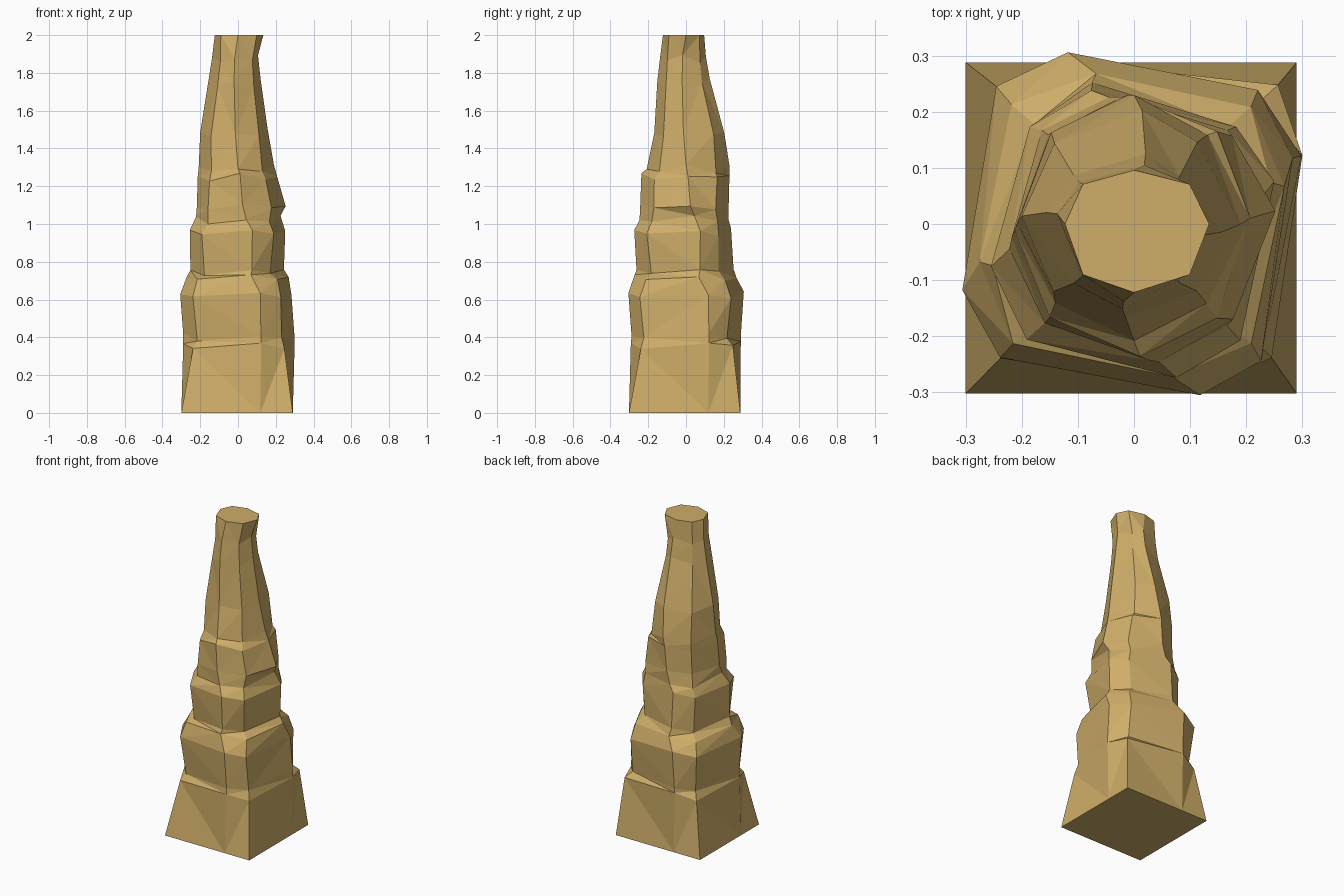
import bpy, bmesh, random
from mathutils import Vector

if "Cube" in bpy.data.objects:
    bpy.data.objects.remove(bpy.data.objects["Cube"])

random.seed(4)

# Cross-sections up the pillar: height, left, right, front, back extents,
# corner fullness, sideways shift of the mid-side ridge
rings = [
    (0.00, -.300, .290, -.302, .288, 1.00, .40),
    (0.36, -.290, .300, -.292, .290, 0.84, .42),
    (0.40, -.290, .298, -.288, .290, 0.76, .42),
    (0.62, -.306, .283, -.305, .306, 0.80, .40),
    (0.71, -.275, .268, -.272, .268, 0.78, .25),
    (0.75, -.252, .243, -.262, .252, 0.70, .30),
    (0.96, -.255, .250, -.274, .238, 0.74, .30),
    (1.02, -.222, .225, -.246, .226, 0.72, .20),
    (1.09, -.218, .252, -.242, .226, 0.71, .10),
    (1.25, -.213, .207, -.236, .230, 0.72, .05),
    (1.29, -.208, .190, -.208, .230, 0.69, .00),
    (1.48, -.200, .157, -.168, .203, 0.72, -.08),
    (1.75, -.155, .120, -.152, .125, 0.68, -.15),
    (1.87, -.137, .106, -.138, .105, 0.70, -.15),
    (2.00, -.123, .134, -.122, .096, 0.74, .00),
]


def outline(z, x0, x1, y0, y1, k, t):
    """Eight points anticlockwise: a corner, then a ridge, on each side."""
    half = min(x1 - x0, y1 - y0) / 2
    s = t * half
    pts = [(k * x0, k * y0), (s, y0), (k * x1, k * y0), (x1, s),
           (k * x1, k * y1), (-s, y1), (k * x0, k * y1), (x0, -s)]
    out = []
    for i, (x, y) in enumerate(pts):
        dz = 0
        if 0 < z < 2:
            dz = (0.012 if i % 2 else -0.012) + random.uniform(-.012, .012)
            if i % 2 == 0:
                f = random.uniform(.97, 1.03)
                x, y = x * f, y * f
        out.append(Vector((x, y, z + dz)))
    return out


# Faceted stone pillar
bm = bmesh.new()
loops = [[bm.verts.new(p) for p in outline(*r)] for r in rings]
for low, high in zip(loops, loops[1:]):
    for i in range(8):
        j = (i + 1) % 8
        bm.faces.new((low[i], low[j], high[j], high[i]))
bm.faces.new(loops[0][::-1])
bm.faces.new(loops[-1])
bmesh.ops.triangulate(bm, faces=[f for f in bm.faces if len(f.verts) == 4])
bmesh.ops.recalc_face_normals(bm, faces=bm.faces)
mesh = bpy.data.meshes.new("rock_pillar")
bm.to_mesh(mesh)
bm.free()

# Sandstone colour
stone = bpy.data.materials.new("sandstone")
stone.diffuse_color = (0.62, 0.42, 0.14, 1)
stone.use_nodes = True
stone.node_tree.nodes["Principled BSDF"].inputs["Base Color"].default_value = stone.diffuse_color
mesh.materials.append(stone)
pillar = bpy.data.objects.new("rock_pillar", mesh)
bpy.context.collection.objects.link(pillar)
